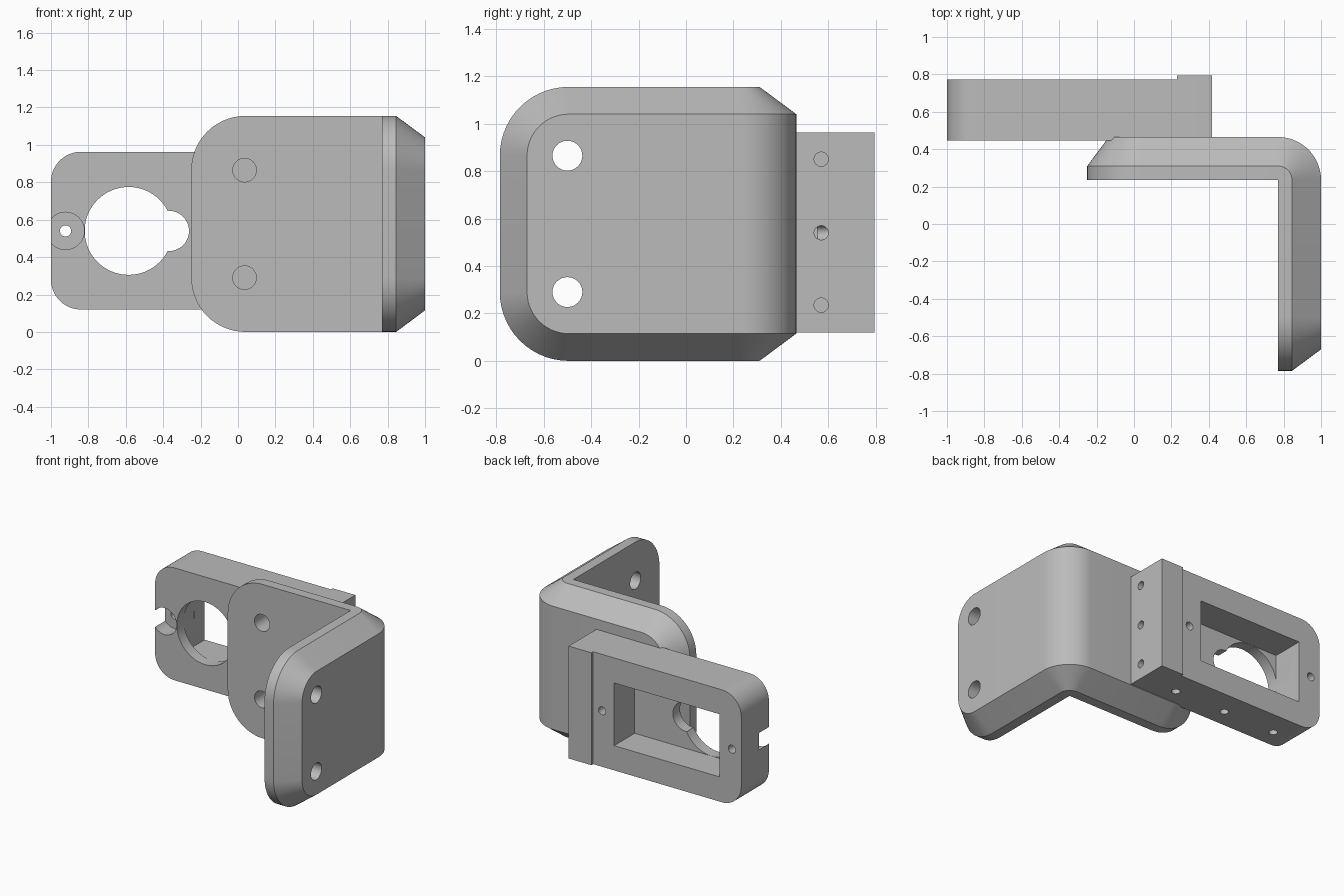
import bpy, bmesh
from math import sin, cos, pi, radians
from mathutils import Matrix, Vector

cube = bpy.data.objects.get("Cube")
if cube:
    bpy.data.objects.remove(cube)

grey = bpy.data.materials.new("plain grey")
grey.use_nodes = True
GREY = (0.5, 0.5, 0.5, 1)
grey.diffuse_color = GREY
grey.node_tree.nodes["Principled BSDF"].inputs["Base Color"].default_value = GREY


def make_object(name, bm):
    bmesh.ops.remove_doubles(bm, verts=bm.verts, dist=1e-5)
    bmesh.ops.recalc_face_normals(bm, faces=bm.faces)
    mesh = bpy.data.meshes.new(name)
    bm.to_mesh(mesh)
    bm.free()
    obj = bpy.data.objects.new(name, mesh)
    mesh.materials.append(grey)
    bpy.context.collection.objects.link(obj)
    return obj


def box(name, low, high):
    low, high = Vector(low), Vector(high)
    bm = bmesh.new()
    bmesh.ops.create_cube(bm, size=1)
    bmesh.ops.scale(bm, vec=high - low, verts=bm.verts)
    bmesh.ops.translate(bm, vec=(low + high) / 2, verts=bm.verts)
    return make_object(name, bm)


def rod(start, end, radius, sides=32):
    start, end = Vector(start), Vector(end)
    axis = end - start
    bm = bmesh.new()
    spin = axis.to_track_quat("Z", "Y").to_matrix().to_4x4()
    bmesh.ops.create_cone(bm, cap_ends=True, segments=sides, radius1=radius, radius2=radius,
                          depth=axis.length, matrix=Matrix.Translation((start + end) / 2) @ spin)
    return make_object("cutter", bm)


def combine(obj, tool, operation="DIFFERENCE"):
    mod = obj.modifiers.new("combine", "BOOLEAN")
    mod.operation, mod.object, mod.solver = operation, tool, "EXACT"
    bpy.context.view_layer.objects.active = obj
    bpy.ops.object.modifier_apply(modifier=mod.name)
    bpy.data.objects.remove(tool)


def finish(obj):
    bpy.ops.object.select_all(action="DESELECT")
    obj.select_set(True)
    bpy.context.view_layer.objects.active = obj
    bpy.ops.object.shade_smooth_by_angle(angle=radians(25))


# Angle bracket: a chamfered section swept round a right-angle bend
HEIGHT, ARM, CORNER = 1.155, 1.02, 0.29
BEND_X, BEND_Y = 0.77, 0.235
LAYERS = ((0, 0), (0.075, 0), (0.23, 0.115))   # thickness offset, edge inset
STEPS = 14


def section(place, angle=None):
    """Six points of the section; angle selects a spot on the rounded free end."""
    lows, highs = [], []
    for offset, inset in LAYERS:
        r = CORNER - inset
        u = 0 if angle is None else ARM - CORNER + r * sin(angle)
        z = inset if angle is None else CORNER - r * cos(angle)
        x, y = place(u, offset)
        lows.append((x, y, z))
        highs.append((x, y, HEIGHT - z))
    return lows + highs[::-1]


def back_arm(u, d):
    return BEND_X - u, BEND_Y + d


def side_arm(u, d):
    return BEND_X + d, BEND_Y - u


def bend_at(angle):
    return lambda u, d: (BEND_X + d * sin(angle), BEND_Y + d * cos(angle))


turns = [pi / 2 * i / STEPS for i in range(STEPS + 1)]
stations = [section(back_arm, a) for a in reversed(turns)]
stations += [section(bend_at(a)) for a in turns]
stations += [section(side_arm, a) for a in turns]

bm = bmesh.new()
rings = [[bm.verts.new(p) for p in ring] for ring in stations]
for a, b in zip(rings, rings[1:]):
    for i in range(6):
        j = (i + 1) % 6
        bm.faces.new((a[i], a[j], b[j], b[i]))
for ring in (rings[0], rings[-1]):
    bm.faces.new((ring[0], ring[1], ring[4], ring[5]))
    bm.faces.new((ring[1], ring[2], ring[3], ring[4]))
bracket = make_object("angle_bracket", bm)

# Bolt holes through both arms
for z in (CORNER, HEIGHT - CORNER):
    combine(bracket, rod((0.035, 0.1, z), (0.035, 0.6, z), 0.063))
    combine(bracket, rod((0.6, -0.5, z), (1.2, -0.5, z), 0.063))
finish(bracket)

# Housing block with two rounded corners
FRONT, BACK, BOTTOM, TOP, MID = 0.446, 0.773, 0.12, 0.963, 0.54
ROUND = 0.16
outline = [(0.418, BOTTOM), (0.418, TOP)]
outline += [(-1 + ROUND - ROUND * sin(a), TOP - ROUND + ROUND * cos(a)) for a in turns]
outline += [(-1 + ROUND - ROUND * cos(a), BOTTOM + ROUND - ROUND * sin(a)) for a in turns]
bm = bmesh.new()
face = bm.faces.new([bm.verts.new((x, FRONT, z)) for x, z in outline])
extruded = bmesh.ops.extrude_face_region(bm, geom=[face])["geom"]
bmesh.ops.translate(bm, vec=(0, BACK - FRONT, 0),
                    verts=[v for v in extruded if isinstance(v, bmesh.types.BMVert)])
housing = make_object("housing_block", bm)

# Raised pad on the back, rear pocket and keyhole opening
combine(housing, box("pad", (0.23, 0.6, BOTTOM), (0.418, 0.794, TOP)), "UNION")
combine(housing, box("pocket", (-0.818, 0.53, 0.305), (0.055, 0.9, 0.775)))
combine(housing, rod((-0.585, 0.3, MID), (-0.585, 0.65, MID), 0.235, 64))
combine(housing, rod((-0.37, 0.3, MID), (-0.37, 0.65, MID), 0.108, 48))

# Counterbored screw hole and blind hole on the back
combine(housing, rod((-0.922, 0.3, MID), (-0.922, 0.565, MID), 0.1, 48))
combine(housing, rod((-0.922, 0.3, MID), (-0.922, 0.9, MID), 0.03))
combine(housing, rod((0.155, 0.555, MID), (0.155, 0.9, MID), 0.03))

# Blind holes in the end and underside
for z in (0.235, MID, 0.85):
    combine(housing, rod((0.15, 0.57, z), (0.6, 0.57, z), 0.03))
for x in (0.12, -0.31, -0.745):
    combine(housing, rod((x, 0.585, 0), (x, 0.585, BOTTOM + 0.12), 0.03))
finish(housing)
